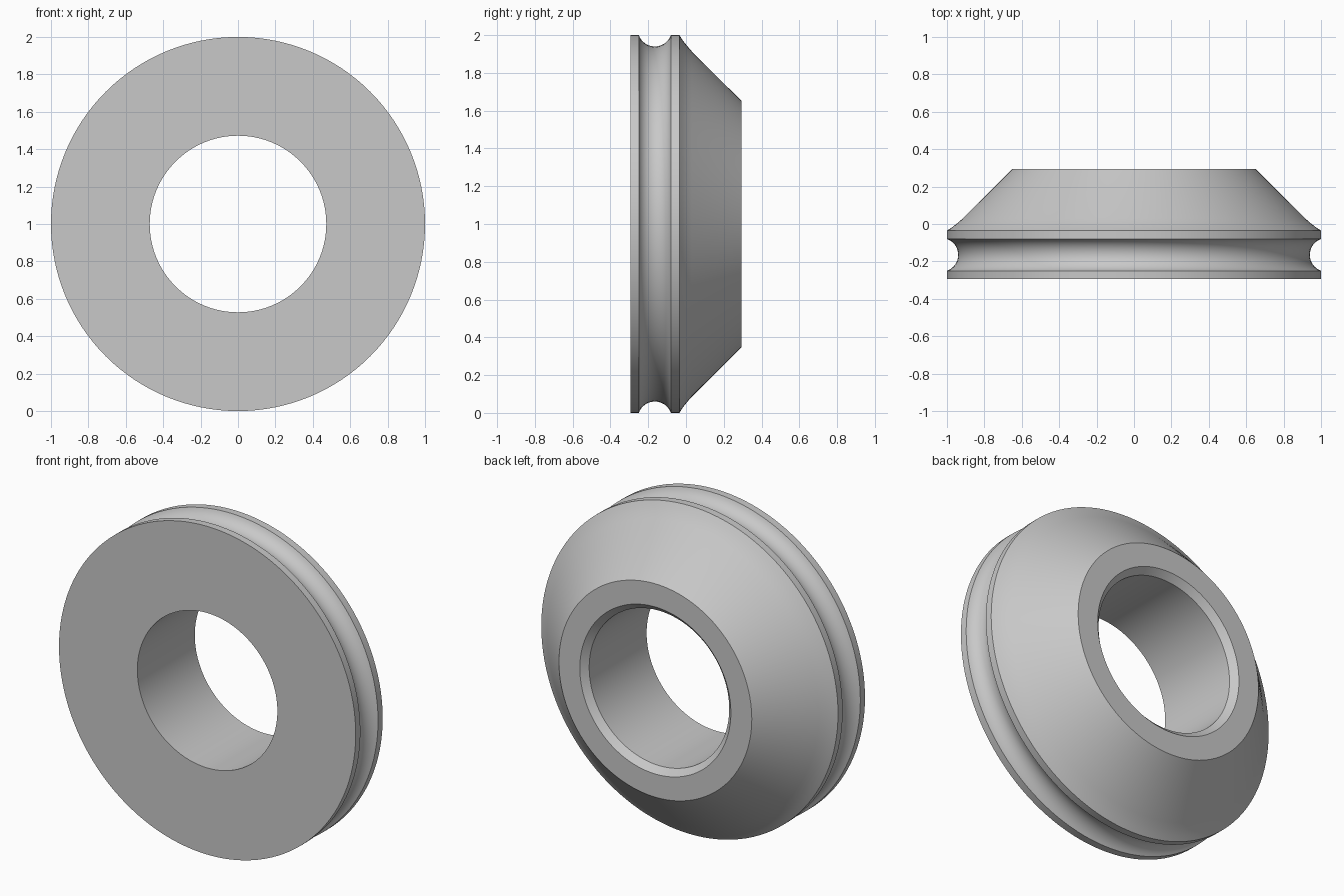
import bpy, bmesh, math
from mathutils import Matrix, Vector

cube = bpy.data.objects.get("Cube")
if cube:
    bpy.data.objects.remove(cube, do_unlink=True)

SEGMENTS = 128
FRONT, BACK = -0.295, 0.295
RIM, BORE, CHAMFER = 1.0, 0.472, 0.037

# Rope groove: circular arc cut into the rim
groove_y, half_width, depth = -0.165, 0.085, 0.06
arc_r = (half_width ** 2 + depth ** 2) / (2 * depth)
sweep = math.asin(half_width / arc_r)
arc_centre = RIM - depth + arc_r
STEPS = 16
groove = []
for i in range(STEPS + 1):
    a = sweep * (2 * i / STEPS - 1)
    groove.append((arc_centre - arc_r * math.cos(a), groove_y + arc_r * math.sin(a)))

# Closed cross-section as (radius, y)
profile = [(BORE, FRONT), (RIM, FRONT)] + groove + [
    (RIM, -0.035), (0.972, -0.017), (0.945, 0.004), (0.915, 0.03),  # flared shoulder
    (0.65, BACK),                                                   # cone
    (BORE + CHAMFER, BACK), (BORE, BACK - CHAMFER),                 # bore chamfer
]

# Revolve the section around the y axis
bm = bmesh.new()
rings = []
for s in range(SEGMENTS):
    turn = Matrix.Rotation(2 * math.pi * s / SEGMENTS, 3, 'Y')
    rings.append([bm.verts.new(turn @ Vector((r, y, 0)) + Vector((0, 0, RIM)))
                  for r, y in profile])
n = len(profile)
for s in range(SEGMENTS):
    a, b = rings[s], rings[(s + 1) % SEGMENTS]
    for i in range(n):
        j = (i + 1) % n
        bm.faces.new((a[i], a[j], b[j], b[i]))
bmesh.ops.recalc_face_normals(bm, faces=bm.faces)
mesh = bpy.data.meshes.new("grooved_ring")
bm.to_mesh(mesh)
bm.free()

ring = bpy.data.objects.new("grooved_ring", mesh)
bpy.context.collection.objects.link(ring)

# Plain grey material
grey = bpy.data.materials.new("light_grey")
grey.use_nodes = True
colour = (0.58, 0.58, 0.58, 1)
grey.diffuse_color = colour
grey.node_tree.nodes["Principled BSDF"].inputs["Base Color"].default_value = colour
mesh.materials.append(grey)

# Smooth curves, crisp rims
bpy.ops.object.select_all(action='DESELECT')
ring.select_set(True)
bpy.context.view_layer.objects.active = ring
bpy.ops.object.shade_smooth_by_angle(angle=math.radians(25))
